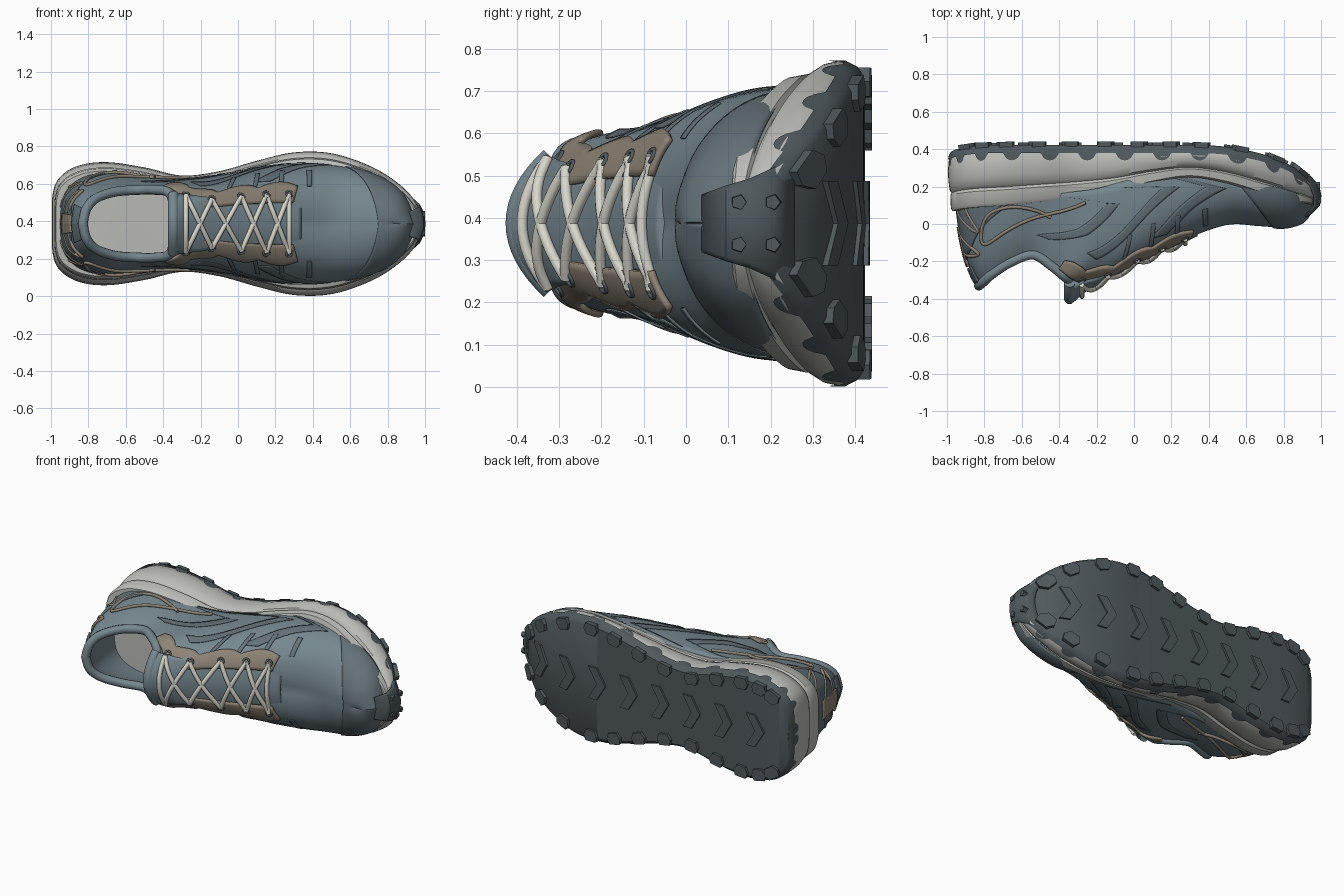
import bpy, bmesh, math
from mathutils import Vector

if "Cube" in bpy.data.objects:
    bpy.data.objects.remove(bpy.data.objects["Cube"])

ZC = 0.387  # mid plane of the shoe; meshes are built around z = 0 and mirrored


def mat(name, r, g, b):
    m = bpy.data.materials.new(name)
    m.diffuse_color = (r, g, b, 1)
    m.use_nodes = True
    m.node_tree.nodes["Principled BSDF"].inputs["Base Color"].default_value = m.diffuse_color
    return m


BLUE = mat("blue_grey", .18, .245, .275)
DEEP = mat("deep_blue_grey", .125, .165, .185)
DARK = mat("dark_rubber", .08, .10, .11)
LIGHT = mat("light_foam", .50, .50, .48)
TAN = mat("tan", .27, .23, .18)
CREAM = mat("cream", .68, .67, .60)

# upper: base x, half width, y | top edge x, half width, y | roundness (heel to toe)
UP = [(-.95, 0, .14, -.83, 0, -.33, .6), (-.93, .15, .14, -.81, .08, -.315, .6),
      (-.84, .24, .14, -.76, .135, -.27, .55), (-.68, .275, .14, -.66, .17, -.205, .5),
      (-.50, .26, .15, -.54, .18, -.165, .5), (-.34, .245, .17, -.44, .18, -.225, .7),
      (-.20, .25, .19, -.36, .155, -.29, .95), (-.05, .268, .23, -.30, 0, -.325, 1.1),
      (.12, .30, .27, -.02, 0, -.205, 1.15), (.32, .318, .28, .22, 0, -.095, 1.2),
      (.55, .305, .25, .48, 0, -.005, 1.2), (.75, .25, .20, .66, 0, -.01, 1.2),
      (.88, .155, .16, .78, 0, -.018, 1.2), (.95, 0, .13, .84, 0, -.005, 1.2)]
# sole outline: x, half width, top y, bottom y
SOLE = [(-.995, 0, .07, .38), (-.99, .16, .07, .385), (-.95, .25, .08, .40),
        (-.85, .31, .09, .415), (-.7, .328, .10, .42), (-.5, .30, .12, .42),
        (-.3, .257, .14, .42), (-.1, .28, .17, .42), (.1, .335, .22, .42),
        (.3, .38, .25, .42), (.5, .375, .22, .41), (.7, .31, .16, .37),
        (.85, .22, .12, .31), (.95, .115, .11, .23), (.985, 0, .10, .18)]
TONGUE = [(-.375, -.405), (-.33, -.425), (-.27, -.37), (-.02, -.235), (.22, -.12), (.34, -.065)]


def spline(table, s):
    n = len(table)
    i = max(0, min(int(s), n - 2))
    f = s - i
    a, b, c, d = (table[max(0, min(n - 1, i + k))] for k in (-1, 0, 1, 2))
    return [q + .5 * f * (r - p + f * (2 * p - 5 * q + 4 * r - t + f * (3 * (q - r) + t - p)))
            for p, q, r, t in zip(a, b, c, d)]


def interp(pts, x):
    for (x0, y0), (x1, y1) in zip(pts, pts[1:]):
        if x <= x1:
            return y0 + (y1 - y0) * (x - x0) / (x1 - x0)
    return pts[-1][1]


def surf(s, v):
    xb, wb, yb, xt, wt, yt, e = spline(UP, s)
    out = (1 - e) * (1 - v) + e * math.cos(v * math.pi / 2)
    up = (1 - e) * v + e * math.sin(v * math.pi / 2)
    return Vector((xt + (xb - xt) * out, yb + (yt - yb) * up, max(0, wt + (wb - wt) * out)))


def outward(p):
    return p - Vector((max(-.7, min(.6, p.x)), .08, 0))


def normal(s, v):
    e = .01
    ds = surf(min(13, s + e), v) - surf(max(0, s - e), v)
    dv = surf(s, min(1, v + e)) - surf(s, max(0, v - e))
    n = ds.cross(dv).normalized()
    return n if n.dot(outward(surf(s, v))) > 0 else -n


def on_upper(s, v, off):
    p = surf(s, v) + normal(s, v) * off
    p.z = max(p.z, 0)
    return p


def finish(name, bm, material, mirror=True, thick=0, offset=1, angle=35):
    if sum(f.normal.dot(outward(f.calc_center_median())) * f.calc_area() for f in bm.faces) < 0:
        bmesh.ops.reverse_faces(bm, faces=bm.faces)
    me = bpy.data.meshes.new(name)
    bm.to_mesh(me)
    bm.free()
    ob = bpy.data.objects.new(name, me)
    bpy.context.collection.objects.link(ob)
    ob.location.z = ZC
    me.materials.append(material)
    bpy.ops.object.select_all(action='DESELECT')
    ob.select_set(True)
    bpy.context.view_layer.objects.active = ob
    bpy.ops.object.shade_smooth_by_angle(angle=math.radians(angle))
    if mirror:
        m = ob.modifiers.new("mirror", 'MIRROR')
        m.use_axis = (False, False, True)
    if thick:
        m = ob.modifiers.new("solid", 'SOLIDIFY')
        m.thickness, m.offset = thick, offset
    return ob


def grid(name, rows, material, **kw):
    bm = bmesh.new()
    vs = [[bm.verts.new(p) for p in r] for r in rows]
    for r0, r1 in zip(vs, vs[1:]):
        for j in range(len(r0) - 1):
            bm.faces.new((r0[j], r0[j + 1], r1[j + 1], r1[j]))
    bmesh.ops.remove_doubles(bm, verts=bm.verts, dist=1e-5)
    bm.normal_update()
    return finish(name, bm, material, **kw)


def patch(name, edge_a, edge_b, material, n=24, m=8, thick=.007):
    # overlay panel between two (s, v) edges lying on the upper
    def at(edge, f):
        k = f * (len(edge) - 1)
        i = min(int(k), len(edge) - 2)
        return Vector(edge[i]).lerp(Vector(edge[i + 1]), k - i)
    rows = [[on_upper(*at(edge_a, i / n).lerp(at(edge_b, i / n), j / m), .002)
             for j in range(m + 1)] for i in range(n + 1)]
    return grid(name, rows, material, thick=thick)


def tube(name, paths, radius, material, closed=False):
    cu = bpy.data.curves.new(name, 'CURVE')
    cu.dimensions, cu.bevel_depth, cu.bevel_resolution, cu.use_fill_caps = '3D', radius, 3, True
    for path in paths:
        sp = cu.splines.new('POLY')
        sp.points.add(len(path) - 1)
        for q, p in zip(sp.points, path):
            q.co = (*p, 1)
        sp.use_cyclic_u = closed
    ob = bpy.data.objects.new(name, cu)
    ob.location.z = ZC
    cu.materials.append(material)
    bpy.context.collection.objects.link(ob)


def flip(p):
    return Vector((p[0], p[1], -p[2]))


# upper shell
grid("upper", [[surf(i / 8, j / 20) for j in range(21)] for i in range(105)], BLUE, thick=.025, offset=-1)

# padded collar rim
rim = [surf(i / 8, 1) for i in range(52)]
tube("collar_rim", [[flip(p) for p in rim[:0:-1]] + rim], .026, BLUE)

# midsole and outsole share the outline
outline = [spline(SOLE, i / 12) for i in range(12 * (len(SOLE) - 1) + 1)]


def ring(inset, height):
    return [(x * (1 - inset / 2), height(i, t, b), max(0, w * (1 - inset / .32)))
            for i, (x, w, t, b) in enumerate(outline)]


def centre(r):
    return [(x, y, 0) for x, y, z in r]


levels = [(0, .10), (0, .045), (.05, .032), (.26, .026), (.31, .038), (.36, .02), (.5, .006), (.68, 0),
          (.85, .008), (1, .035)]
rows = [ring(ins, lambda i, t, b: t + (b - t) * f) for f, ins in levels]
grid("midsole", [centre(rows[0])] + rows + [centre(rows[-1])], LIGHT)
rows = [ring(-.001, lambda i, t, b: b - .04 - .04 * max(0, math.sin(i * math.pi / 6)) ** .6),
        ring(.002, lambda i, t, b: b - .035), ring(.012, lambda i, t, b: b - .012),
        ring(.03, lambda i, t, b: b + .003)]
grid("outsole", rows + [centre(rows[-1])], DARK)

# tread lugs: prisms that follow the rocker of the sole
bottom = [(r[0], r[3]) for r in SOLE]


def prism(bm, pts, h):
    lo, hi = [], []
    for x, z in pts:
        y = interp(bottom, x)
        slope = (interp(bottom, x + .03) - interp(bottom, x - .03)) / .06
        n = Vector((-slope, 1, 0)).normalized()
        lo.append(bm.verts.new(Vector((x, y, z)) - n * .03))
        hi.append(bm.verts.new(Vector((x, y, z)) + n * h))
    bm.faces.new(hi)
    bm.faces.new(lo[::-1])
    for i in range(len(pts)):
        k = (i + 1) % len(pts)
        bm.faces.new((lo[i], lo[k], hi[k], hi[i]))


bm = bmesh.new()
for k in range(12):
    s = interp([(0, 2.4), (2, 4.1), (8, 9.3), (11, 12.6)], k)
    x, w = spline(SOLE, s)[:2]
    x2, w2 = spline(SOLE, s + .05)[:2]
    d = Vector((x2 - x, w2 - w)).normalized()
    inward = Vector((d.y, -d.x))
    shape = [(-.035, .016), (.035, .016), (.048, .05), (.028, .085), (-.028, .085), (-.048, .05)]
    prism(bm, [Vector((x, w)) + d * a + inward * b for a, b in shape], .02)
for k in range(8):
    x = -.84 + .22 * k
    prism(bm, [(x, 0), (x + .06, 0), (x + .12, .10), (x + .06, .10)], .015)
bmesh.ops.recalc_face_normals(bm, faces=bm.faces)
finish("tread_lugs", bm, DARK)

# toe bumper wrapping up from the outsole, with studs
bump = [(.045, .925, .065), (.10, .982, .085), (.15, .99, .10), (.20, .98, .125), (.25, .935, .16)]
grid("toe_bumper", [[(xc - 3 * (hw * j / 8) ** 2, y, hw * j / 8) for j in range(9)] for y, xc, hw in bump],
     DARK, thick=.012)
bm = bmesh.new()
for y, x in ((.125, .975), (.205, .97)):
    before = set(bm.verts)
    bmesh.ops.create_cone(bm, cap_ends=True, segments=5, radius1=.024, radius2=.018, depth=.05)
    for v in set(bm.verts) - before:
        v.co = Vector((v.co.z + x, v.co.y + y, -v.co.x + .05))
bmesh.ops.recalc_face_normals(bm, faces=bm.faces)
finish("toe_studs", bm, DARK)

# overlay panels on the upper
patch("toe_cap", [(9.9, 0), (10.8, .5), (11.7, 1)], [(13, 0), (13, .5), (13, 1)], DEEP, n=20, m=20, thick=.005)
patch("heel_counter", [(0, 0), (1.3, 0), (2.8, 0)], [(0, .62), (1.3, .5), (2.8, .15)], DEEP)
patch("heel_tab", [(0, .68), (.9, .68)], [(0, .93), (.9, .93)], DEEP, thick=.012)
patch("heel_patch", [(0, .25), (.45, .25)], [(0, .66), (.45, .66)], TAN, thick=.014)
stripes = [[(4.0, .56), (5.4, .34), (6.4, .11), (4.2, .02)], [(6.0, .52), (7.2, .28), (8.2, .1), (6.6, .02)],
           [(8.0, .5), (8.6, .3), (9.3, .13), (8.2, .02)]]
for k, st in enumerate(stripes):
    patch(f"side_stripe_{k + 1}", st, [(s + .45, v + .02) for s, v in st], DEEP, n=36, m=4, thick=.004)
for k in range(4):
    s = 7.3 + .65 * k
    patch(f"vamp_band_{k + 1}", [(s, .36), (s + .1, .6)], [(s + .12, .36), (s + .2, .6)], DEEP, m=3, thick=.005)

# scalloped eyestays, shifted up next to the collar
shift = [(5.3, .13), (5.9, .12), (7.0, 0), (9.2, 0)]
stay = [5.3 + 3.85 * i / 56 for i in range(57)]
patch("eyestay", [(s, interp(shift, s) + .61 - .055 * abs(math.sin((s - 5.3) * math.pi / .9625))) for s in stay],
      [(s, interp(shift, s) + .79) for s in stay], TAN, n=56, m=6, thick=.014)

# tan piping loops at the heel quarter
loops = [[(5.6, .1), (3.6, .32), (2.3, .5), (2.0, .42), (2.4, .18), (3.3, .12), (4.4, .28)],
         [(.4, .3), (1.1, .42), (1.7, .58), (1.1, .56), (.4, .5)],
         [(.5, .08), (1.2, .22), (1.9, .34), (1.5, .14), (1.3, .02)]]
paths = []
for lp in loops:
    p = [on_upper(*spline(lp, i / 8), .006) for i in range(8 * (len(lp) - 1) + 1)]
    paths += [p, [flip(q) for q in p]]
tube("heel_piping", paths, .009, TAN)


# tongue
def tongue_y(x, z):
    return interp(TONGUE, x) + interp([(-.34, 3.4), (-.2, 1.5), (.34, 1.5)], x) * z * z


rows = []
for i in range(37):
    x = -.375 + .715 * i / 36
    hw = interp([(-.375, .15), (-.33, .165), (-.27, .155), (-.02, .13), (.34, .11)], x)
    rows.append([(x, tongue_y(x, hw * j / 8), hw * j / 8) for j in range(9)])
grid("tongue", rows, BLUE, thick=.035, offset=-1)
tube("tongue_edge", [[(-.345, tongue_y(-.345, z / 52) + .02, z / 52) for z in range(-8, 9)]], .03, BLUE)

# eyelets and laces
sv = [(9.0, .7), (8.45, .7), (7.85, .7), (7.2, .7), (6.4, .8)]
eyes = [on_upper(s, v, .016) for s, v in sv]
rings = []
for (s, v), p in zip(sv, eyes):
    n = normal(s, v)
    a = n.orthogonal().normalized()
    b = n.cross(a)
    circ = [p + (a * math.cos(t * math.pi / 6) + b * math.sin(t * math.pi / 6)) * .017 for t in range(12)]
    rings += [circ, [flip(q) for q in circ]]
tube("eyelets", rings, .006, DARK, closed=True)


def lace(p, q):
    pts = []
    for i in range(17):
        c = p.lerp(q, i / 16)
        c.y = min(c.y, tongue_y(c.x, c.z) - .01)
        pts.append(c)
    return pts


paths = [lace(eyes[0], flip(eyes[0])), lace(eyes[-1], flip(eyes[-1]))]
for p, q in zip(eyes, eyes[1:]):
    paths += [lace(p, flip(q)), lace(flip(p), q)]
tube("laces", paths, .013, CREAM)
